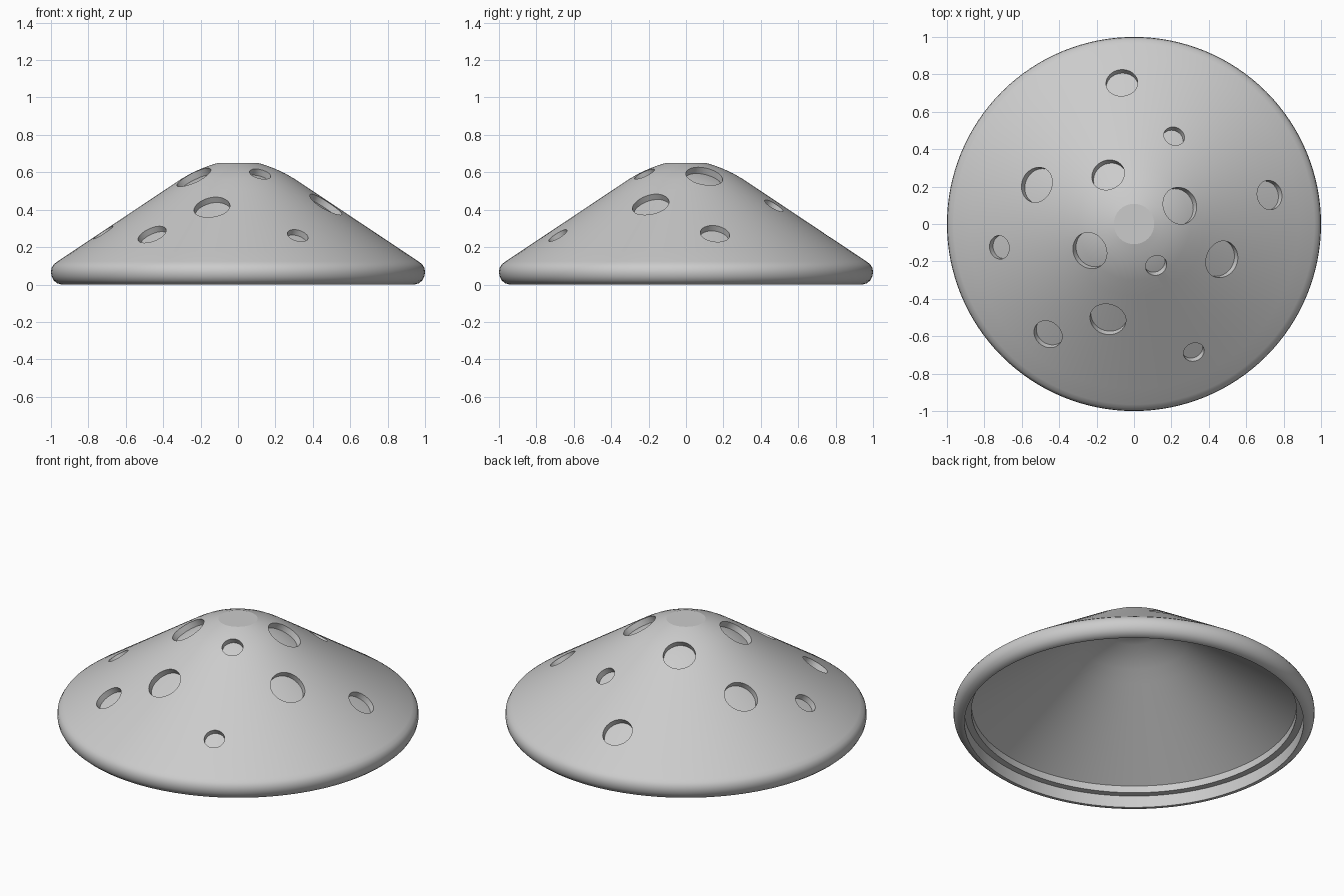
import bpy, bmesh, math
from mathutils import Vector

if "Cube" in bpy.data.objects:
    bpy.data.objects.remove(bpy.data.objects["Cube"], do_unlink=True)

grey = bpy.data.materials.new("warm_grey")
grey.use_nodes = True
colour = (0.6, 0.6, 0.6, 1)
grey.diffuse_color = colour
grey.node_tree.nodes["Principled BSDF"].inputs["Base Color"].default_value = colour


def finish(bm, name):
    bmesh.ops.recalc_face_normals(bm, faces=bm.faces)
    mesh = bpy.data.meshes.new(name)
    bm.to_mesh(mesh)
    bm.free()
    mesh.materials.append(grey)
    obj = bpy.data.objects.new(name, mesh)
    bpy.context.collection.objects.link(obj)
    return obj


def lathe(name, profile, steps=128):
    """Spin an (r, z) profile around the z axis."""
    bm = bmesh.new()
    verts = [bm.verts.new((r, 0, z)) for r, z in profile]
    edges = [bm.edges.new(pair) for pair in zip(verts, verts[1:])]
    bmesh.ops.spin(bm, geom=verts + edges, cent=(0, 0, 0), axis=(0, 0, 1),
                   angle=math.tau, steps=steps, use_duplicate=False)
    bmesh.ops.remove_doubles(bm, verts=bm.verts, dist=1e-5)
    return finish(bm, name)


def smooth(obj):
    bpy.ops.object.select_all(action='DESELECT')
    obj.select_set(True)
    bpy.context.view_layer.objects.active = obj
    bpy.ops.object.shade_smooth_by_angle(angle=math.radians(30))


def drop(points, depth):
    return [(r, z - depth) for r, z in points]


# Slope of the cap, from the flat crown down to the rim
RIM, SHOULDER = Vector((0.965, 0.123)), Vector((0.30, 0.566))
EDGE = 0.90
crown = [(0, 0.65), (0.108, 0.65), (0.15, 0.637), (0.20, 0.618), (0.25, 0.595)]


def slope_to(r_end, n=8):
    points = []
    for i in range(n + 1):
        r = SHOULDER.x + (r_end - SHOULDER.x) * i / n
        t = (r - SHOULDER.x) / (RIM.x - SHOULDER.x)
        points.append(tuple(SHOULDER.lerp(RIM, t)))
    return crown + points


lip = [(0.985, 0.108), (0.997, 0.088), (1.0, 0.065), (0.996, 0.042),
       (0.985, 0.022), (0.968, 0.007), (0.945, 0), (0.938, 0),
       (0.938, 0.072), (EDGE, 0.072)]

# Outer shell with rolled lip and stepped inner rim
SHELL, LINER = 0.042, 0.01
under = drop(slope_to(EDGE), SHELL)
cap_shell = lathe("cap_shell", slope_to(RIM.x) + lip + under[::-1])

# Thin inner liner that closes the holes from below
cap_liner = lathe("cap_liner", under + drop(under, LINER)[::-1])

# Round holes: x, y, radius
holes = [(-.065, .755, .085), (.215, .47, .057), (-.52, .21, .096),
         (-.14, .265, .09), (.25, .10, .10), (.725, .155, .079),
         (-.72, -.125, .063), (-.24, -.145, .10), (.12, -.225, .058),
         (.47, -.19, .10), (-.46, -.59, .08), (-.14, -.51, .097),
         (.32, -.685, .057)]
slope = (SHOULDER.y - RIM.y) / (RIM.x - SHOULDER.x)
bm = bmesh.new()
for x, y, radius in holes:
    r = math.hypot(x, y)
    normal = Vector((x / r * slope, y / r * slope, 1)).normalized()
    matrix = normal.to_track_quat('Z', 'Y').to_matrix().to_4x4()
    matrix.translation = (x, y, RIM.y + slope * (RIM.x - r))
    bmesh.ops.create_cone(bm, cap_ends=True, segments=40, radius1=radius,
                          radius2=radius, depth=0.2, matrix=matrix)
cutter = finish(bm, "hole_cutter")
cutter.hide_render = True

cut = cap_shell.modifiers.new("holes", 'BOOLEAN')
cut.operation, cut.solver, cut.object = 'DIFFERENCE', 'EXACT', cutter
bpy.context.view_layer.objects.active = cap_shell
bpy.ops.object.modifier_apply(modifier=cut.name)
bpy.data.objects.remove(cutter, do_unlink=True)

for part in (cap_shell, cap_liner):
    smooth(part)

# Crisp flat disc at the crown
for face in cap_shell.data.polygons:
    if face.normal.z > 0.999 and face.center.z > 0.64:
        face.use_smooth = False
